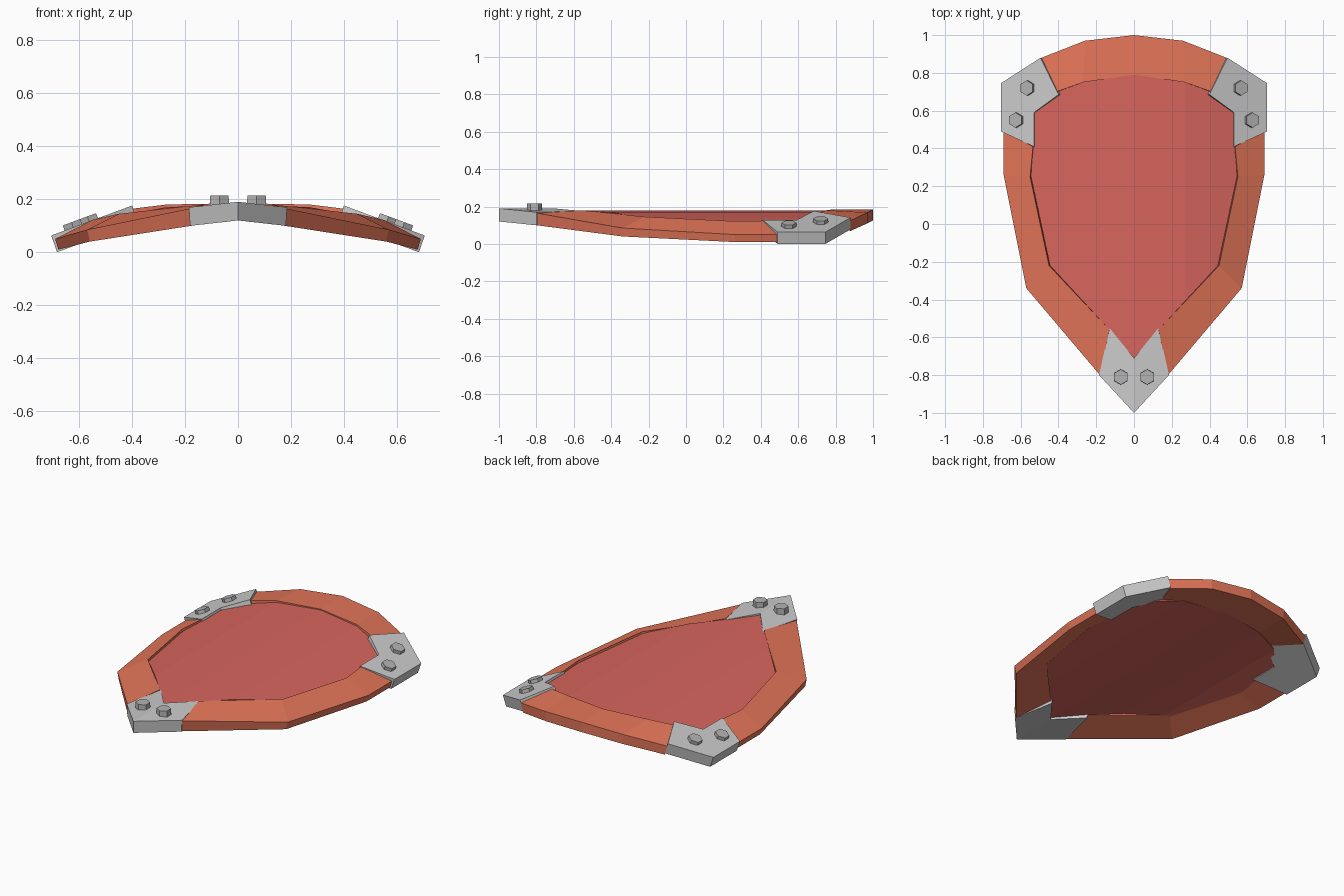
import bpy, bmesh
from mathutils import Vector

if "Cube" in bpy.data.objects:
    bpy.data.objects.remove(bpy.data.objects["Cube"])


def material(name, rgb):
    m = bpy.data.materials.new(name)
    m.diffuse_color = (*rgb, 1)
    m.use_nodes = True
    m.node_tree.nodes["Principled BSDF"].inputs["Base Color"].default_value = m.diffuse_color
    return m


def finish(name, bm, mat=None, mirror=True):
    bmesh.ops.recalc_face_normals(bm, faces=bm.faces)
    mesh = bpy.data.meshes.new(name)
    bm.to_mesh(mesh)
    bm.free()
    ob = bpy.data.objects.new(name, mesh)
    bpy.context.collection.objects.link(ob)
    if mat:
        mesh.materials.append(mat)
    if mirror:
        mod = ob.modifiers.new("Mirror", "MIRROR")
        mod.merge_threshold = 0.001
    return ob


def rim(name, stations, mat):
    """Closed strip of stations: outer xyz, wall depth, wall lean, inner xyz."""
    bm = bmesh.new()
    rows = []
    for outer, drop, lean, inner in stations:
        o, i = Vector(outer), Vector(inner)
        pts = [o + Vector((-lean, 0, -drop)), o, i,
               i + Vector((-lean, 0, -0.055))]
        rows.append([bm.verts.new(p) for p in pts])
    for a, b in zip(rows, rows[1:]):
        for k in range(4):
            m = (k + 1) % 4
            bm.faces.new((a[k], a[m], b[m], b[k]))
    for row in (rows[0], rows[-1]):
        if abs(row[1].co.x) > 0.001:
            bm.faces.new(row)
    return finish(name, bm, mat)


def bracket(name, points, height, depth, lean):
    """Plate of even thickness with its walls square to the top."""
    bm = bmesh.new()
    top = [bm.verts.new((x, y, height(x))) for x, y in points]
    low = [bm.verts.new(v.co - Vector((lean, 0, depth)) if v.co.x > 0
                        else v.co - Vector((0, 0, depth))) for v in top]
    caps = [bm.faces.new(top), bm.faces.new(low)]
    n = len(top)
    for i in range(n):
        j = (i + 1) % n
        if points[i][0] + points[j][0] > 0:
            bm.faces.new((top[i], low[i], low[j], top[j]))
    bmesh.ops.triangulate(bm, faces=caps)
    return finish(name, bm)


def bolt(name, x, y, z, normal, mat):
    bm = bmesh.new()
    bmesh.ops.create_cone(bm, cap_ends=True, segments=6, radius1=0.042,
                          radius2=0.040, depth=0.05)
    n = Vector(normal).normalized()
    rot = Vector((0, 0, 1)).rotation_difference(n).to_matrix()
    bmesh.ops.rotate(bm, verts=bm.verts, matrix=rot)
    bmesh.ops.translate(bm, verts=bm.verts, vec=Vector((x, y, z)))
    return finish(name, bm, mat)


rim_mat = material("rim_orange", (0.78, 0.18, 0.10))
panel_mat = material("panel_red", (0.68, 0.13, 0.11))
bolt_mat = material("bolt_grey", (0.45, 0.45, 0.45))

# Curved centre panel, creased lengthwise
half = [(0.27, 0.75), (0.41, 0.70), (0.53, 0.59), (0.545, 0.25), (0.445, -0.22), (0.13, -0.56)]
outline = [(0, 0.79)] + half + [(0, -0.71)] + [(-x, y) for x, y in reversed(half)]
bm = bmesh.new()
bm.faces.new([bm.verts.new((x, y, 0)) for x, y in reversed(outline)])
for cut in (-0.42, -0.27, 0, 0.27, 0.42):
    bmesh.ops.bisect_plane(bm, geom=bm.verts[:] + bm.edges[:] + bm.faces[:],
                           plane_co=(cut, 0, 0), plane_no=(1, 0, 0))
profile = [(0, 0.18), (0.27, 0.17), (0.42, 0.142), (0.56, 0.107)]
for v in bm.verts:
    for (x0, z0), (x1, z1) in zip(profile, profile[1:]):
        if x0 <= abs(v.co.x) <= x1:
            v.co.z = z0 + (z1 - z0) * (abs(v.co.x) - x0) / (x1 - x0)
if sum((f.normal_update() or f.normal.z) for f in bm.faces) < 0:
    bmesh.ops.reverse_faces(bm, faces=bm.faces)
low = bmesh.ops.extrude_face_region(bm, geom=bm.faces[:], use_keep_orig=True)
bmesh.ops.translate(bm, vec=(0, 0, -0.048),
                    verts=[g for g in low["geom"] if isinstance(g, bmesh.types.BMVert)])
finish("shield_panel", bm, panel_mat, mirror=False)

# Raised rim: rounded back piece and the two long sides
rim("rim_back", [
    ((0.49, 0.88, 0.125), 0.055, 0.015, (0.41, 0.70, 0.163)),
    ((0.26, 0.97, 0.168), 0.058, 0.005, (0.27, 0.75, 0.18)),
    ((0, 1.0, 0.185), 0.06, 0, (0, 0.79, 0.185))], rim_mat)
rim("rim_sides", [
    ((0.69, 0.49, 0.05), 0.04, 0.012, (0.535, 0.41, 0.124)),
    ((0.69, 0.26, 0.05), 0.04, 0.012, (0.55, 0.25, 0.122)),
    ((0.57, -0.34, 0.085), 0.045, 0.01, (0.45, -0.22, 0.145)),
    ((0.18, -0.80, 0.165), 0.065, 0.005, (0.13, -0.56, 0.180))], rim_mat)


# Metal brackets at the two back corners and the tip
def corner_z(x):
    return 0.065 + 0.37 * (0.70 - x)


def tip_z(x):
    return 0.19 - 0.11 * x


bracket("corner_brackets",
        [(0.495, 0.88), (0.705, 0.745), (0.705, 0.49), (0.53, 0.41), (0.53, 0.59), (0.40, 0.685)],
        corner_z, 0.063, 0.022)
bracket("tip_bracket", [(0, -1), (0.185, -0.80), (0.13, -0.55), (0, -0.71)],
        tip_z, 0.07, 0.004)

# Hex bolts, mirrored left and right
bolt("corner_bolt_back", 0.56, 0.72, corner_z(0.56) - 0.005, (0.37, 0, 1), bolt_mat)
bolt("corner_bolt_front", 0.62, 0.55, corner_z(0.62) - 0.005, (0.37, 0, 1), bolt_mat)
bolt("tip_bolt", 0.07, -0.81, 0.19, (0, 0, 1), bolt_mat)
